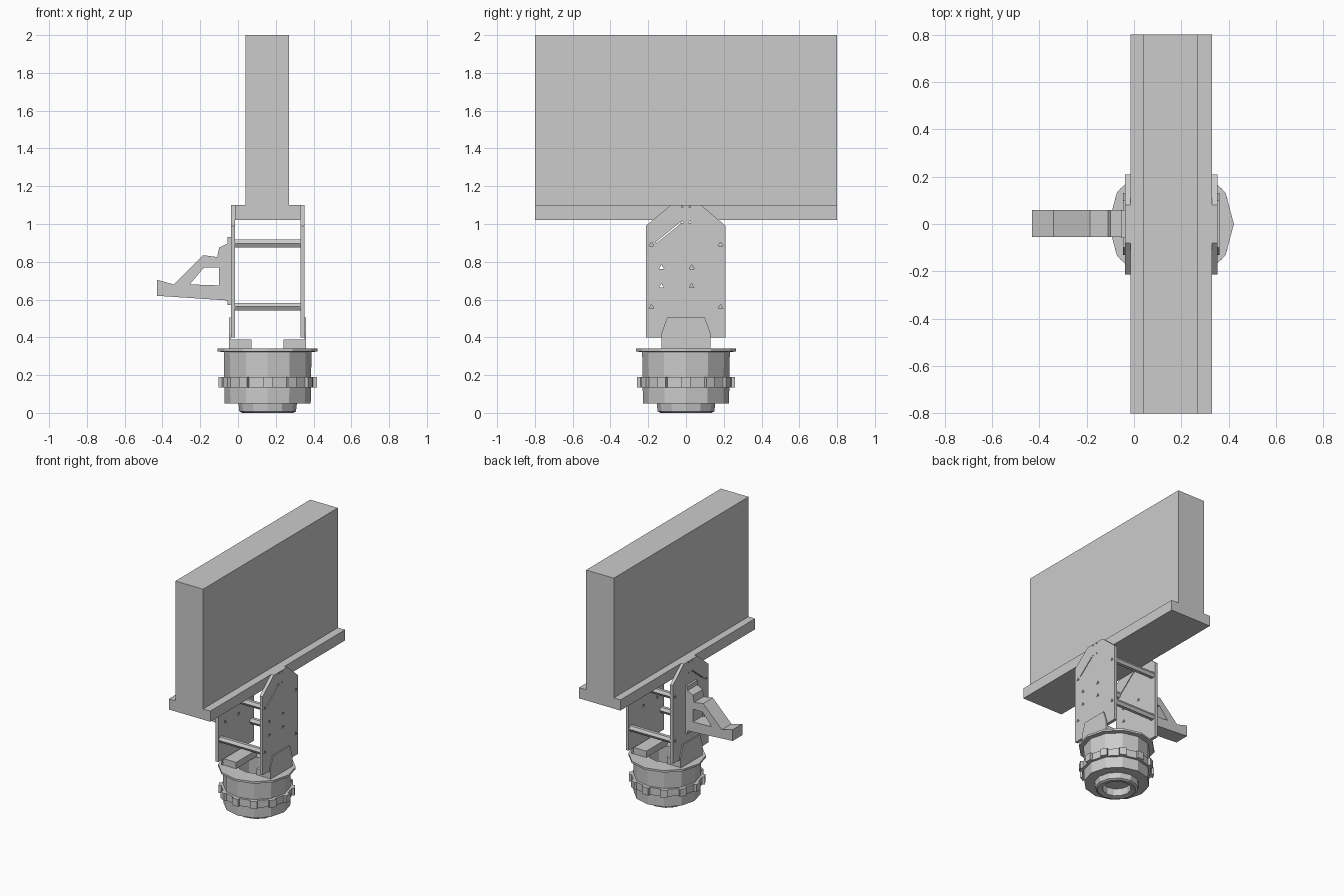
import bpy, bmesh, math
from mathutils import Vector

if "Cube" in bpy.data.objects:
    bpy.data.objects.remove(bpy.data.objects["Cube"])

grey = bpy.data.materials.new("light grey")
grey.use_nodes = True
COLOUR = (0.6, 0.6, 0.6, 1)
grey.diffuse_color = COLOUR
grey.node_tree.nodes["Principled BSDF"].inputs["Base Color"].default_value = COLOUR

CX = 0.157  # centre of the stand


def finish(name, bm):
    bmesh.ops.recalc_face_normals(bm, faces=bm.faces)
    mesh = bpy.data.meshes.new(name)
    bm.to_mesh(mesh)
    bm.free()
    mesh.materials.append(grey)
    obj = bpy.data.objects.new(name, mesh)
    bpy.context.collection.objects.link(obj)
    return obj


def add_prism(bm, outline, axis, low, high):
    """Extrude an outline: (y, z) along x, or (x, z) along y."""
    put = (lambda p: (low, *p)) if axis == "x" else (lambda p: (p[0], low, p[1]))
    face = bm.faces.new([bm.verts.new(put(p)) for p in outline])
    new = bmesh.ops.extrude_face_region(bm, geom=[face])["geom"]
    step = Vector((high - low, 0, 0)) if axis == "x" else Vector((0, high - low, 0))
    bmesh.ops.translate(bm, vec=step, verts=[v for v in new if isinstance(v, bmesh.types.BMVert)])


def prism(name, outline, axis, low, high):
    bm = bmesh.new()
    add_prism(bm, outline, axis, low, high)
    return finish(name, bm)


def rect(a0, a1, b0, b1):
    return [(a0, b0), (a1, b0), (a1, b1), (a0, b1)]


def cut(obj, cutter):
    mod = obj.modifiers.new("cut", "BOOLEAN")
    mod.operation, mod.solver, mod.object = "DIFFERENCE", "EXACT", cutter
    cutter.hide_render = True
    cutter.hide_set(True)


def lathe(name, profile, sides):
    bm = bmesh.new()
    verts = [bm.verts.new((CX + r, 0, z)) for r, z in profile]
    edges = [bm.edges.new(pair) for pair in zip(verts, verts[1:])]
    bmesh.ops.spin(bm, geom=verts + edges, cent=(CX, 0, 0), axis=(0, 0, 1),
                   angle=math.tau, steps=sides, use_duplicate=False)
    bmesh.ops.remove_doubles(bm, verts=bm.verts, dist=0.0005)
    return finish(name, bm)


# Large panel with a wider foot
prism("panel", [(-0.015, 1.02), (0.33, 1.02), (0.33, 1.1), (0.27, 1.1),
                (0.27, 2), (0.04, 2), (0.04, 1.1), (-0.015, 1.1)], "y", -0.8, 0.8)

# Side plates with small three-sided bolt holes and a slanted slit
holes = [(s * 0.183, z) for s in (-1, 1) for z in (0.56, 0.89)]
holes += [(y, z) for y in (-0.13, 0.03) for z in (0.67, 0.77)]
holes += [(s * 0.02, z) for s in (-1, 1) for z in (1.01, 1.09)]
bm = bmesh.new()
for y, z in holes:
    tri = [(y + 0.015 * math.cos(a), z + 0.015 * math.sin(a))
           for a in (math.radians(d) for d in (90, 210, 330))]
    if z > 1:
        tri = [(y + (p - y) * 0.5, z + (q - z) * 0.5) for p, q in tri]
    add_prism(bm, tri, "x", -0.1, 0.42)
add_prism(bm, [(-0.16, 0.905), (-0.155, 0.9), (-0.03, 1.0), (-0.03, 1.01)], "x", -0.1, 0.42)
hole_cutter = finish("hole_cutter", bm)
plate = [(-0.213, 0.4), (0.21, 0.4), (0.21, 0.99), (0.08, 1.1), (-0.08, 1.1), (-0.213, 0.99)]
for name, low in (("right_plate", -0.038), ("left_plate", 0.33)):
    cut(prism(name, plate, "x", low, low + 0.023), hole_cutter)

# Cross bars between the plates
for level, z in (("lower", 0.562), ("upper", 0.897)):
    for side, y in (("front", -0.183), ("back", 0.183)):
        ring = [(y + 0.024 * math.cos(k * math.tau / 6), z + 0.024 * math.sin(k * math.tau / 6))
                for k in range(6)]
        prism(f"{level}_{side}_bar", ring, "x", -0.016, 0.331)

# Angle feet that hold the plates on the drum
for name, s in (("right_foot", -1), ("left_foot", 1)):
    prism(name, rect(*sorted((CX + s * 0.085, CX + s * 0.2)), 0.34, 0.388), "y", -0.125, 0.125)
    flap = [(-0.13, 0.34), (0.13, 0.34), (0.13, 0.42), (0.1, 0.505), (-0.1, 0.505), (-0.13, 0.42)]
    prism(name + "_flap", flap, "x", *sorted((CX + s * 0.194, CX + s * 0.204)))

# Faceted drum with flange, open bore and nozzle
lathe("drum", [(0, 0.1), (0.13, 0.1), (0.13, 0.34), (0.265, 0.34), (0.265, 0.325),
               (0.232, 0.322), (0.228, 0.05), (0.155, 0.05), (0.15, 0.008),
               (0.135, 0), (0.1, 0.008), (0.095, 0.06), (0, 0.06)], 12)
lathe("grip_ring", [(0.22, 0.135), (0.248, 0.135), (0.248, 0.19), (0.22, 0.19), (0.22, 0.135)], 12)
bm = bmesh.new()
for k in range(12):
    start = len(bm.verts)
    add_prism(bm, rect(CX + 0.23, CX + 0.26, 0.135, 0.19), "y", -0.025, 0.025)
    bm.verts.ensure_lookup_table()
    for v in bm.verts[start:]:
        a = k * math.tau / 12
        x, y = v.co.x - CX, v.co.y
        v.co.x = CX + x * math.cos(a) - y * math.sin(a)
        v.co.y = x * math.sin(a) + y * math.cos(a)
finish("grip_knobs", bm)

# Side arm with a triangular opening and its backing plate
arm = prism("side_arm", [(-0.43, 0.705), (-0.43, 0.62), (-0.05, 0.595), (-0.05, 0.9), (-0.1, 0.875),
                         (-0.11, 0.825), (-0.185, 0.835), (-0.34, 0.68)], "y", -0.055, 0.06)
cut(arm, prism("arm_cutter", [(-0.255, 0.68), (-0.1, 0.675), (-0.1, 0.77), (-0.18, 0.77)],
               "y", -0.2, 0.2))
prism("arm_backing", rect(-0.06, 0.06, 0.57, 0.93), "x", -0.055, -0.037)
